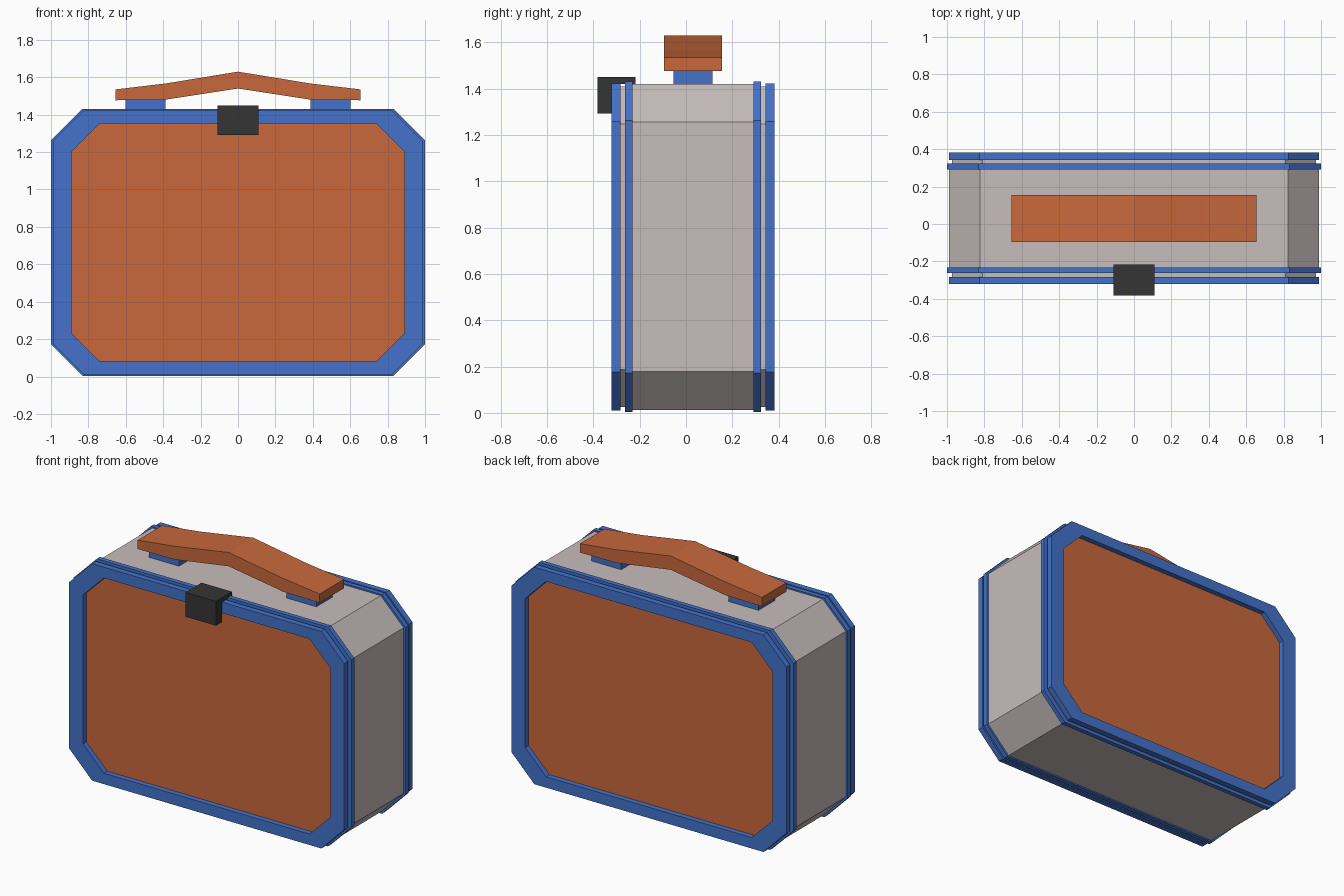
import bpy, bmesh

if "Cube" in bpy.data.objects:
    bpy.data.objects.remove(bpy.data.objects["Cube"])

MID_Y = 0.03      # centre plane of the case
MID_Z = 0.717     # centre height of the case


def material(name, rgb):
    m = bpy.data.materials.new(name)
    m.diffuse_color = (*rgb, 1)
    m.use_nodes = True
    m.node_tree.nodes["Principled BSDF"].inputs["Base Color"].default_value = m.diffuse_color
    return m


orange = material("orange", (0.58, 0.14, 0.045))
blue = material("blue", (0.058, 0.17, 0.60))
black = material("black", (0.035, 0.035, 0.035))
cream = material("warm_grey", (0.57, 0.51, 0.50))


def octagon(hx, hz, c):
    pts = [(hx, c - hz), (hx, hz - c), (hx - c, hz), (c - hx, hz),
           (-hx, hz - c), (-hx, c - hz), (c - hx, -hz), (hx - c, -hz)]
    return [(x, z + MID_Z) for x, z in pts]


def finish(name, bm, mat):
    bmesh.ops.recalc_face_normals(bm, faces=bm.faces)
    me = bpy.data.meshes.new(name)
    bm.to_mesh(me)
    bm.free()
    me.materials.append(mat)
    ob = bpy.data.objects.new(name, me)
    bpy.context.collection.objects.link(ob)
    return ob


def prism(name, pts, lo, hi, mat, axis="y"):
    """Extrude a 2D outline (x,z along y, or y,z along x)."""
    bm = bmesh.new()
    place = (lambda p, d: (p[0], d, p[1])) if axis == "y" else (lambda p, d: (d, *p))
    a = [bm.verts.new(place(p, lo)) for p in pts]
    b = [bm.verts.new(place(p, hi)) for p in pts]
    bm.faces.new(a)
    bm.faces.new(b)
    for i in range(len(pts)):
        j = (i + 1) % len(pts)
        bm.faces.new((a[i], a[j], b[j], b[i]))
    return finish(name, bm, mat)


def frame(name, outer, inner, y0, y1, mat):
    """Flat ring between two outlines, with thickness along y."""
    bm = bmesh.new()
    loops = [[bm.verts.new((x, y, z)) for x, z in pts]
             for pts, y in ((outer, y0), (outer, y1), (inner, y1), (inner, y0))]
    for k in range(4):
        p, q = loops[k], loops[(k + 1) % 4]
        for i in range(len(outer)):
            j = (i + 1) % len(outer)
            bm.faces.new((p[i], p[j], q[j], q[i]))
    return finish(name, bm, mat)


# Case body between the bands
prism("body", octagon(0.988, 0.704, 0.165), MID_Y - 0.28, MID_Y + 0.28, cream)
body = bpy.data.objects["body"]
for v in body.data.vertices:      # keep the main shell inside the bands
    v.co.y = MID_Y + (0.265 if v.co.y > MID_Y else -0.265)

# Rims, bands, lid cores and recessed panels, front and back
opening = octagon(0.89, 0.635, 0.15)
for s, side in ((-1, "front"), (1, "back")):
    def y(d):
        return MID_Y + s * d
    frame(side + "_rim", octagon(0.99, 0.706, 0.165), opening, y(0.313), y(0.352), blue)
    frame(side + "_band", octagon(1.0, 0.713, 0.168), opening, y(0.262), y(0.293), blue)
    prism(side + "_lid_core", octagon(0.972, 0.692, 0.162), y(0.25), y(0.313), cream)
    prism(side + "_panel", opening, y(0.30), y(0.317), orange)

# Handle: shallow peaked strip
top = [(-0.655, 1.535), (-0.385, 1.567), (0, 1.63), (0.385, 1.567), (0.655, 1.535)]
under = [(0.655, 1.477), (0.385, 1.477), (0, 1.54), (-0.385, 1.477), (-0.655, 1.477)]
under[1], under[3] = (0.39, 1.48), (-0.39, 1.48)
prism("handle", top + under, MID_Y - 0.126, MID_Y + 0.126, orange)

# Handle feet
for s, side in ((-1, "left"), (1, "right")):
    pts = [(s * x, z) for x, z in ((0.387, 1.41), (0.602, 1.41), (0.602, 1.48), (0.387, 1.48))]
    prism(side + "_handle_foot", pts, MID_Y - 0.084, MID_Y + 0.084, blue)

# Latch hooking over the front rim
prism("latch", [(-0.382, 1.292), (-0.322, 1.292), (-0.322, 1.42), (-0.217, 1.42),
                (-0.217, 1.45), (-0.382, 1.45)], -0.11, 0.11, black, axis="x")
